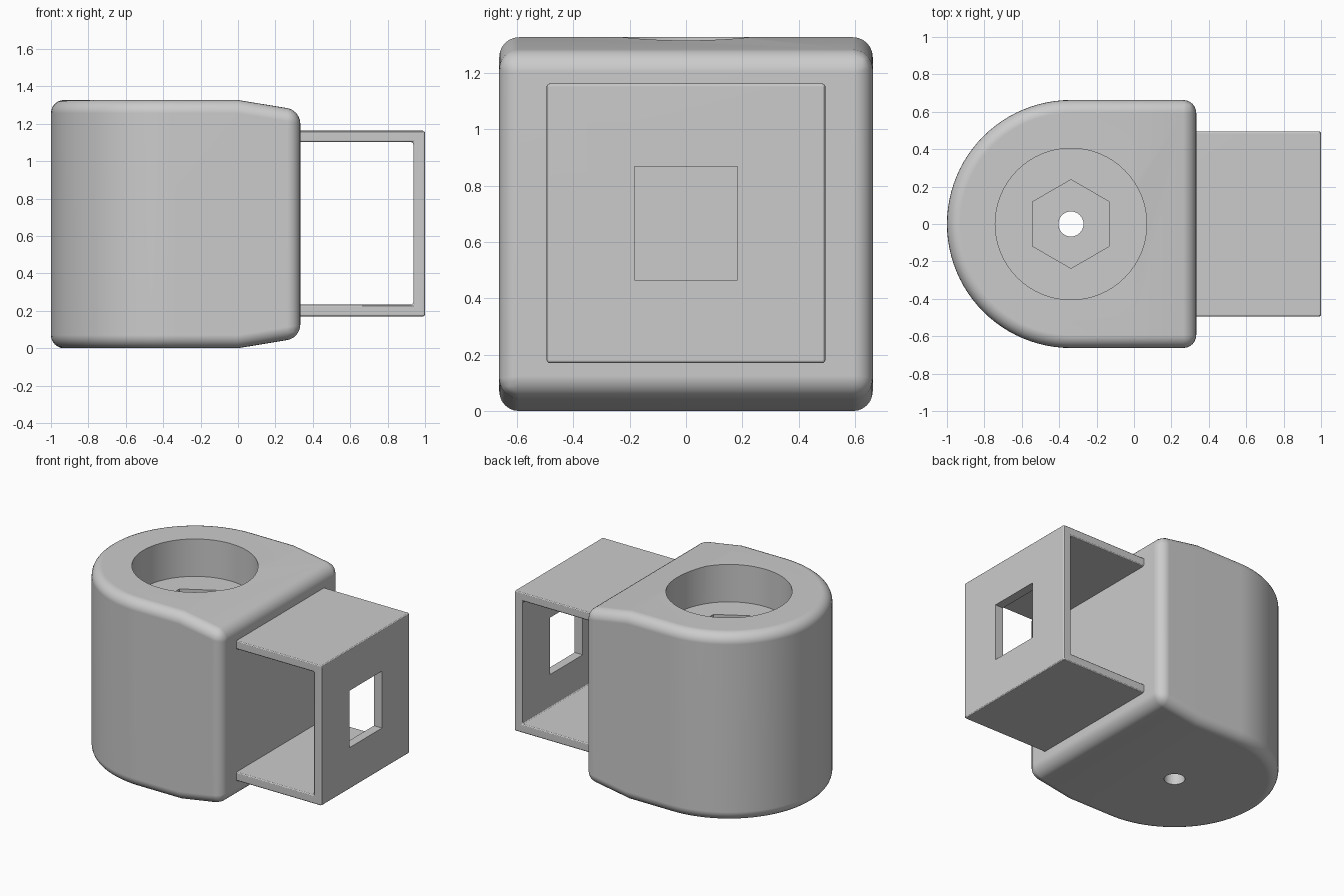
import bpy, bmesh
from math import pi, sin, cos, radians

cube = bpy.data.objects.get("Cube")
if cube:
    bpy.data.objects.remove(cube, do_unlink=True)

R, CX, FRONT, H = 0.663, -0.337, 0.333, 1.327

grey = bpy.data.materials.new("plain grey")
grey.use_nodes = True
grey.diffuse_color = (0.6, 0.6, 0.6, 1)
grey.node_tree.nodes["Principled BSDF"].inputs["Base Color"].default_value = (0.6, 0.6, 0.6, 1)


def new_object(name, bm):
    bmesh.ops.recalc_face_normals(bm, faces=bm.faces)
    mesh = bpy.data.meshes.new(name)
    bm.to_mesh(mesh)
    bm.free()
    mesh.materials.append(grey)
    obj = bpy.data.objects.new(name, mesh)
    bpy.context.collection.objects.link(obj)
    return obj


def prism(name, points, lo, hi, axis="z"):
    """Extrude a 2D outline along z, or an x-z outline along y."""
    bm = bmesh.new()
    place = (lambda a, b, t: (a, b, t)) if axis == "z" else (lambda a, b, t: (a, t, b))
    rings = [[bm.verts.new(place(a, b, t)) for a, b in points] for t in (lo, hi)]
    n = len(points)
    for ring in rings:
        bm.faces.new(ring)
    for i in range(n):
        j = (i + 1) % n
        bm.faces.new((rings[0][i], rings[0][j], rings[1][j], rings[1][i]))
    return new_object(name, bm)


def circle(radius, sides, turn=0.0):
    return [(CX + radius * cos(turn + 2 * pi * i / sides),
             radius * sin(turn + 2 * pi * i / sides)) for i in range(sides)]


def bevel(obj, width, segments):
    mod = obj.modifiers.new("Rounded edges", "BEVEL")
    mod.width, mod.segments = width, segments
    mod.limit_method, mod.angle_limit = "ANGLE", radians(30)


def cut(obj, cutter):
    cutter.hide_render = True
    mod = obj.modifiers.new("Cut", "BOOLEAN")
    mod.operation, mod.solver, mod.object = "DIFFERENCE", "EXACT", cutter
    return cutter


def finish(obj, cutters):
    bpy.ops.object.select_all(action="DESELECT")
    obj.select_set(True)
    bpy.context.view_layer.objects.active = obj
    for mod in list(obj.modifiers):
        bpy.ops.object.modifier_apply(modifier=mod.name)
    for c in cutters:
        bpy.data.objects.remove(c, do_unlink=True)
    bpy.ops.object.shade_smooth_by_angle(angle=radians(25))
    mod = obj.modifiers.new("Even shading", "WEIGHTED_NORMAL")
    mod.keep_sharp = True


# Housing: D-shaped block whose top and bottom taper towards the flat end
SEG = 48
outline = [(CX - R * sin(pi * i / SEG), R * cos(pi * i / SEG)) for i in range(SEG + 1)]
outline = [(0, R)] + outline + [(0, -R)]
bm = bmesh.new()
rings, ends = [], []
for z, z_end in ((0, 0.055), (H, H - 0.055)):
    ring = [bm.verts.new((x, y, z)) for x, y in outline]
    end = [bm.verts.new((FRONT, y, z_end)) for y in (-R, R)]
    bm.faces.new(ring)
    bm.faces.new((ring[-1], end[0], end[1], ring[0]))
    rings.append(ring + end)
low, high = rings
for i in range(len(low)):
    j = (i + 1) % len(low)
    bm.faces.new((low[i], low[j], high[j], high[i]))
housing = new_object("housing", bm)
bevel(housing, 0.07, 6)

# Round pocket, hexagonal nut recess and through hole
finish(housing, [
    cut(housing, prism("pocket_cutter", circle(0.405, 64), H - 0.265, H + 0.2)),
    cut(housing, prism("nut_cutter", circle(0.237, 6, pi / 2), H - 0.42, H - 0.2)),
    cut(housing, prism("hole_cutter", circle(0.067, 32), -0.2, H - 0.3)),
])

# U-shaped bracket with a square window in its end plate
BACK = FRONT - 0.03
bracket = prism("bracket", [
    (BACK, 0.17), (1, 0.17), (1, 1.163), (BACK, 1.163),
    (BACK, 1.102), (0.937, 1.102), (0.937, 0.233), (BACK, 0.233),
], -0.495, 0.495, axis="y")
bevel(bracket, 0.012, 3)
window = [(0.8, 0.465), (1.2, 0.465), (1.2, 0.868), (0.8, 0.868)]
finish(bracket, [cut(bracket, prism("window_cutter", window, -0.183, 0.183, axis="y"))])
